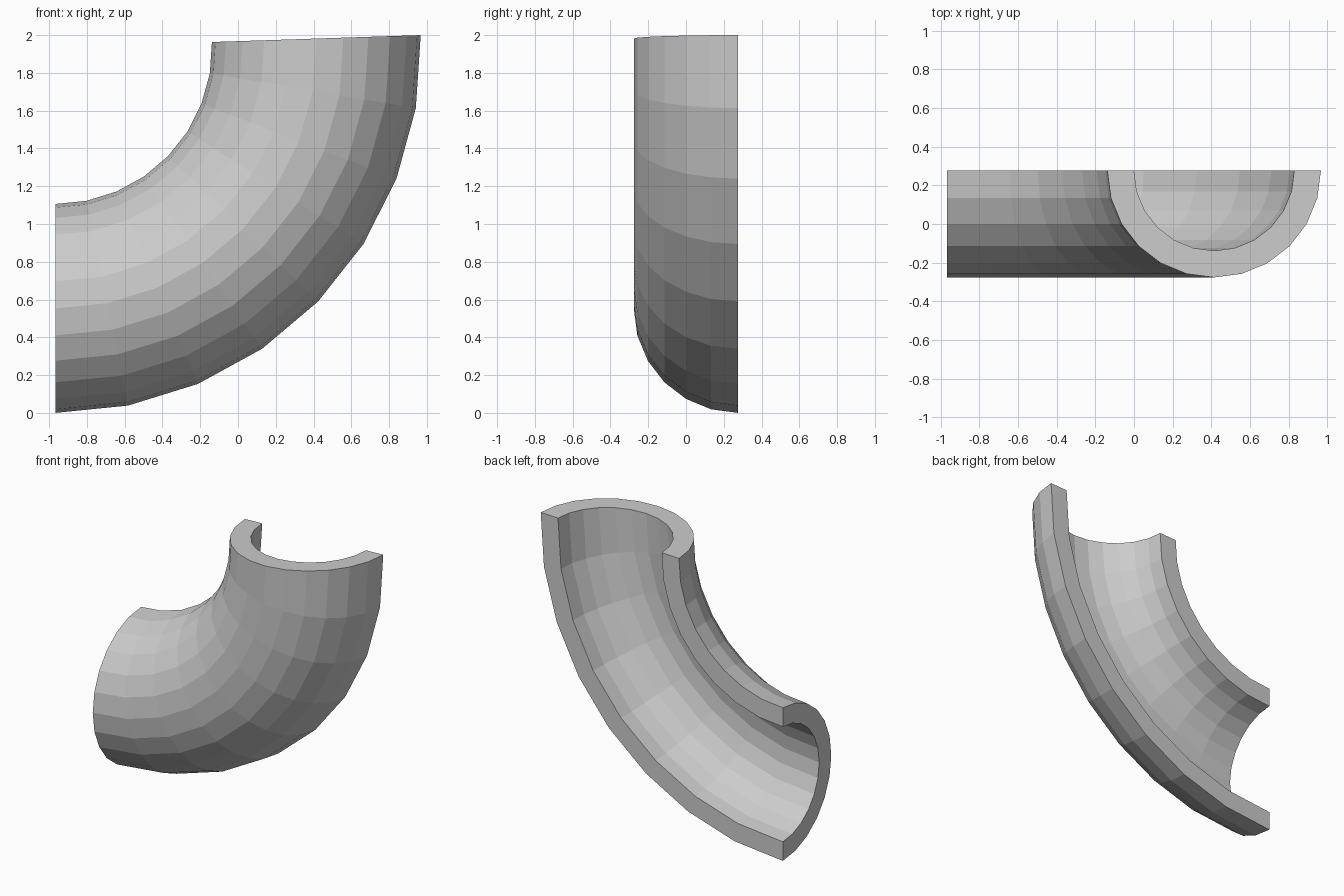
import bpy, bmesh
from math import sin, cos, pi, radians

if "Cube" in bpy.data.objects:
    bpy.data.objects.remove(bpy.data.objects["Cube"])

BEND = radians(91.9)       # sweep of the elbow
STEPS, SIDES = 8, 12       # segments along the bend, around the half pipe
R_OUT, R_IN = 0.553, 0.415 # outer and inner pipe radius
R_BEND = 2 / (1 - cos(BEND))        # outermost radius of the bend
R_MID = R_BEND - R_OUT              # centreline radius
X0 = -R_BEND * sin(BEND) / 2
Y0 = R_OUT / 2                      # plane where the pipe is cut in half

# C-shaped cross-section: outer half circle, then inner half circle back
angles = [pi * i / SIDES for i in range(SIDES + 1)]
profile = [(R_OUT * cos(a), -R_OUT * sin(a)) for a in angles]
profile += [(R_IN * cos(a), -R_IN * sin(a)) for a in reversed(angles)]
n = len(profile)

bm = bmesh.new()


def ring(t):
    return [bm.verts.new((X0 + (R_MID + u) * sin(t), Y0 + v,
                          R_BEND - (R_MID + u) * cos(t))) for u, v in profile]


rings = [ring(BEND * k / STEPS) for k in range(STEPS + 1)]

# Walls and cut edges
for a, b in zip(rings, rings[1:]):
    for i in range(n):
        j = (i + 1) % n
        bm.faces.new((a[i], a[j], b[j], b[i]))

# End rims
for r in (rings[0], rings[-1]):
    for i in range(SIDES):
        bm.faces.new((r[i], r[i + 1], r[n - 2 - i], r[n - 1 - i]))

bmesh.ops.recalc_face_normals(bm, faces=bm.faces)
mesh = bpy.data.meshes.new("half_pipe_elbow")
bm.to_mesh(mesh)
bm.free()
obj = bpy.data.objects.new("half_pipe_elbow", mesh)
bpy.context.collection.objects.link(obj)
